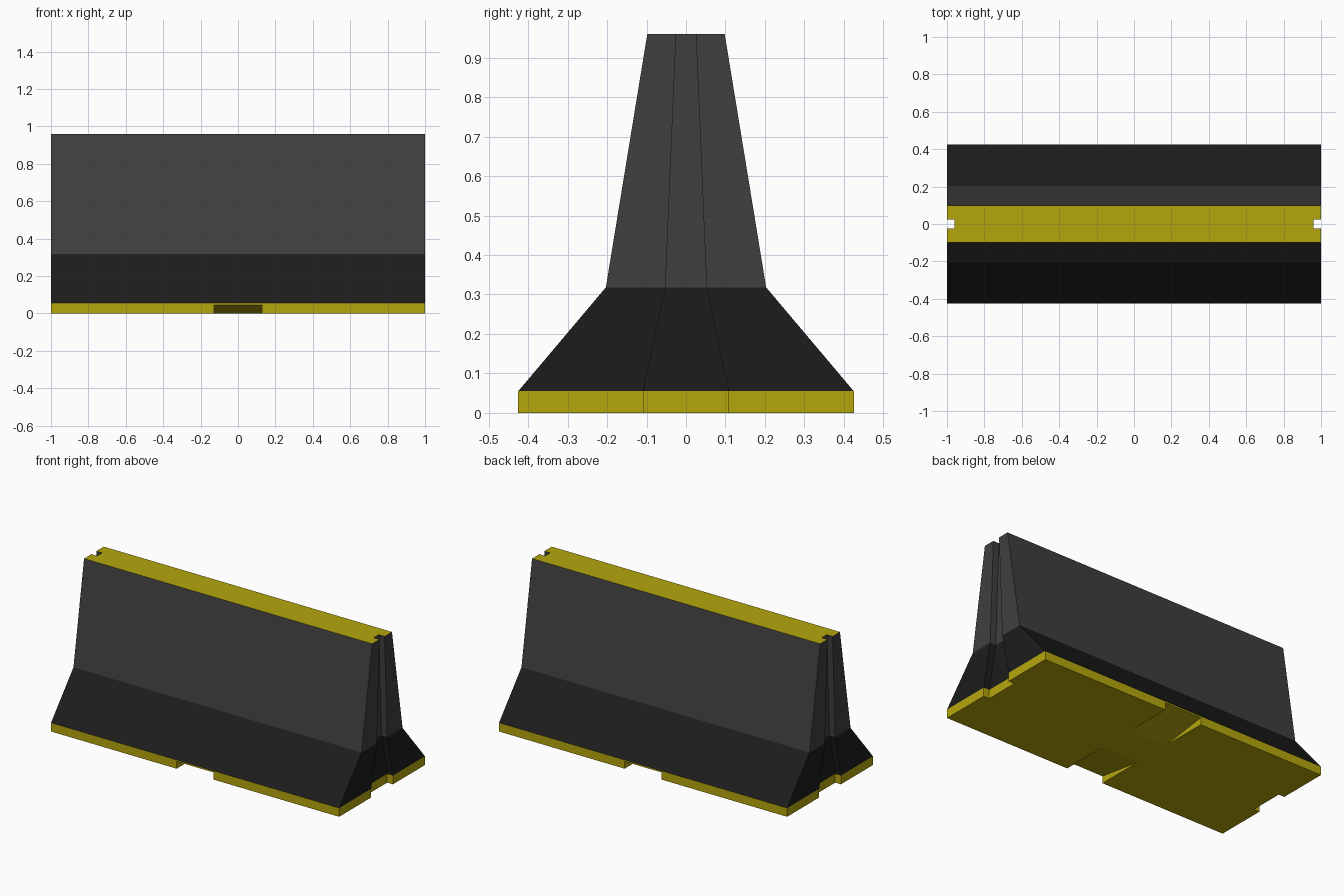
import bpy, bmesh

if "Cube" in bpy.data.objects:
    bpy.data.objects.remove(bpy.data.objects["Cube"])


def material(name, rgb):
    m = bpy.data.materials.new(name)
    m.diffuse_color = (*rgb, 1)
    m.use_nodes = True
    m.node_tree.nodes["Principled BSDF"].inputs["Base Color"].default_value = m.diffuse_color
    return m


yellow = material("yellow_paint", (0.46, 0.38, 0.004))
black = material("dark_flare", (0.012, 0.012, 0.012))
grey = material("grey_wall", (0.05, 0.05, 0.05))


def make_object(name, bm, mats):
    bmesh.ops.recalc_face_normals(bm, faces=bm.faces)
    mesh = bpy.data.meshes.new(name)
    bm.to_mesh(mesh)
    bm.free()
    for m in mats:
        mesh.materials.append(m)
    ob = bpy.data.objects.new(name, mesh)
    bpy.context.collection.objects.link(ob)
    return ob


# Barrier: stacked plan outlines with a tapering key slot in both ends
SLOT_DEPTH = 0.04


def outline(bm, w, s, z):
    half = [(1, -w), (1, -s), (1 - SLOT_DEPTH, -s),
            (1 - SLOT_DEPTH, s), (1, s), (1, w)]
    pts = half + [(-x, -y) for x, y in half]
    return [bm.verts.new((x, y, z)) for x, y in pts]


bm = bmesh.new()
levels = [(0.425, 0.108, 0), (0.425, 0.108, 0.055),
          (0.203, 0.052, 0.318), (0.098, 0.025, 0.96)]
rings = [outline(bm, *lv) for lv in levels]
for band, (lo, hi) in enumerate(zip(rings, rings[1:])):
    for i in range(len(lo)):
        j = (i + 1) % len(lo)
        bm.faces.new((lo[i], lo[j], hi[j], hi[i])).material_index = band
bm.faces.new(rings[0][::-1])
bm.faces.new(rings[-1])
barrier = make_object("barrier", bm, (yellow, black, grey))

# Sloping lift pockets under the front and back edges
bm = bmesh.new()
slope = 0.045 / (0.425 - 0.12)
wedge = [(0.12, 0), (0.12, -0.1), (0.6, -0.1), (0.6, slope * 0.48)]
for side in (-1, 1):
    a, b = [[bm.verts.new((x, side * y, z)) for y, z in wedge]
            for x in (-0.128, 0.128)]
    bm.faces.new(a)
    bm.faces.new(b[::-1])
    for i in range(4):
        j = (i + 1) % 4
        bm.faces.new((a[i], b[i], b[j], a[j]))
cutter = make_object("pocket_cutter", bm, (yellow,))
cutter.hide_render = True
cutter.display_type = 'WIRE'

cut = barrier.modifiers.new("lift_pockets", 'BOOLEAN')
cut.operation = 'DIFFERENCE'
cut.solver = 'EXACT'
cut.object = cutter
